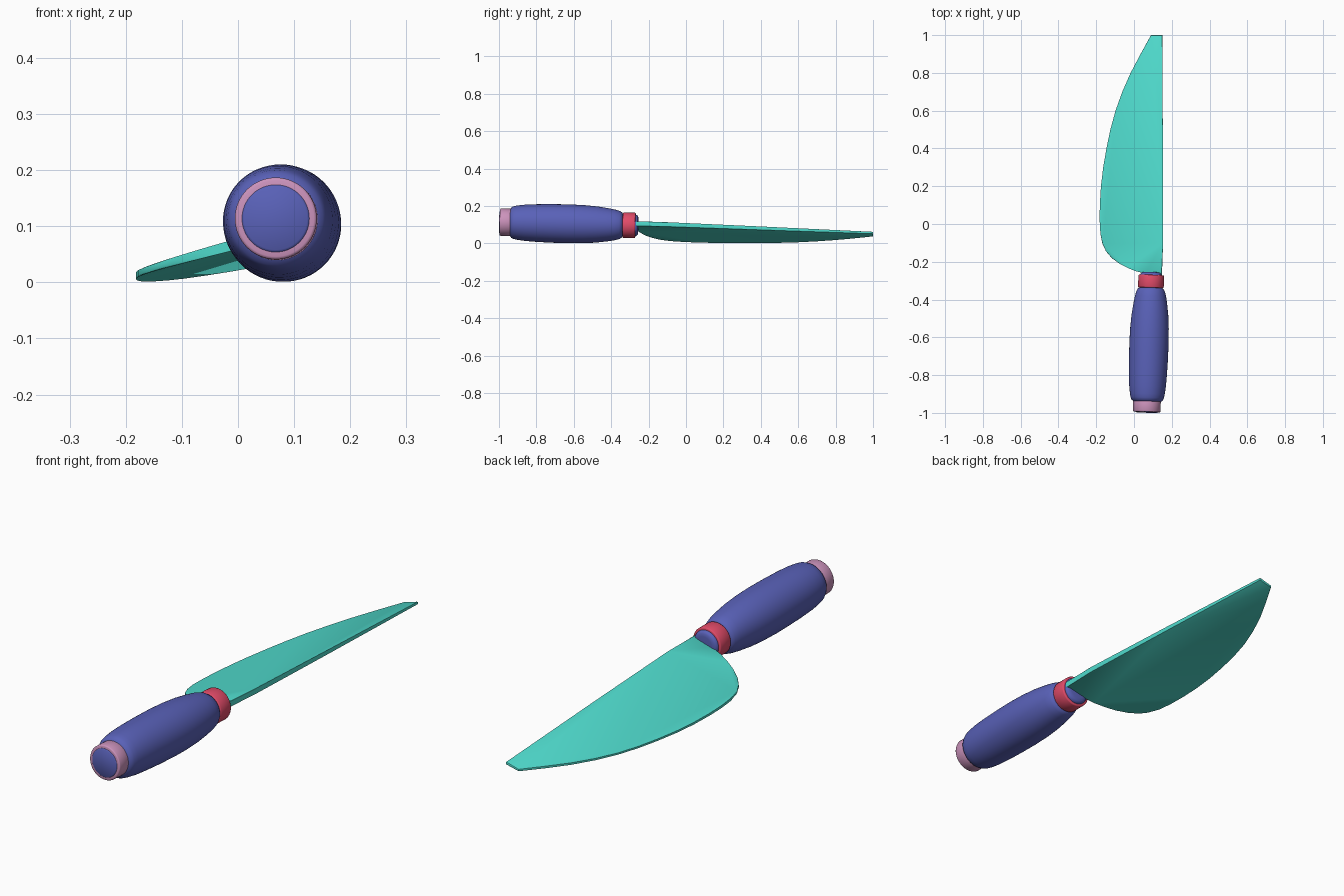
import bpy, bmesh, math
from mathutils import Vector

if "Cube" in bpy.data.objects:
    bpy.data.objects.remove(bpy.data.objects["Cube"])


def material(name, rgb):
    m = bpy.data.materials.new(name)
    m.diffuse_color = (*rgb, 1)
    m.use_nodes = True
    m.node_tree.nodes["Principled BSDF"].inputs["Base Color"].default_value = m.diffuse_color
    return m


BLUE = material("handle_blue", (0.10, 0.12, 0.48))
RED = material("collar_red", (0.75, 0.07, 0.14))
PINK = material("pommel_pink", (0.60, 0.29, 0.50))
TEAL = material("blade_teal", (0.08, 0.72, 0.62))


def finish(bm, name, mat, angle):
    bmesh.ops.recalc_face_normals(bm, faces=bm.faces)
    mesh = bpy.data.meshes.new(name)
    bm.to_mesh(mesh)
    bm.free()
    ob = bpy.data.objects.new(name, mesh)
    bpy.context.collection.objects.link(ob)
    mesh.materials.append(mat)
    bpy.ops.object.select_all(action='DESELECT')
    ob.select_set(True)
    bpy.context.view_layer.objects.active = ob
    bpy.ops.object.shade_smooth_by_angle(angle=math.radians(angle))
    return ob


# Slightly tilted handle axis
START = Vector((0.067, -0.998, 0.114))
END = Vector((0.092, -0.255, 0.096))
AXIS = (END - START).normalized()
SIDE = AXIS.cross(Vector((0, 0, 1))).normalized()
UP = SIDE.cross(AXIS)


def lathe(name, profile, mat, closed=False, seg=64):
    """Revolve (y, radius) points around the handle axis."""
    bm = bmesh.new()
    rings = []
    for y, r in profile:
        c = START.lerp(END, (y - START.y) / (END.y - START.y))
        rings.append([bm.verts.new(c + r * (math.cos(a) * SIDE + math.sin(a) * UP))
                      for a in (2 * math.pi * i / seg for i in range(seg))])
    pairs = list(zip(rings, rings[1:]))
    if closed:
        pairs.append((rings[-1], rings[0]))
    else:
        bm.faces.new(rings[0])
        bm.faces.new(rings[-1])
    for a, b in pairs:
        for i in range(seg):
            j = (i + 1) % seg
            bm.faces.new((a[i], a[j], b[j], b[i]))
    return finish(bm, name, mat, 50)


# Grip with its core running out at both ends
lathe("handle", [
    (-0.998, 0.056), (-0.995, 0.060), (-0.99, 0.063), (-0.945, 0.063),
    (-0.94, 0.072), (-0.933, 0.082), (-0.92, 0.088), (-0.90, 0.092), (-0.86, 0.097),
    (-0.80, 0.1005), (-0.72, 0.103), (-0.63, 0.104), (-0.55, 0.102), (-0.48, 0.097),
    (-0.42, 0.089), (-0.38, 0.082), (-0.355, 0.075), (-0.343, 0.068), (-0.338, 0.058),
    (-0.27, 0.058), (-0.262, 0.055), (-0.257, 0.048), (-0.255, 0.036)], BLUE)


def band(name, y0, y1, inner, outer, mat):
    b = 0.005
    lathe(name, [(y0, inner), (y0, outer - b), (y0 + b * 0.3, outer - b * 0.3),
                 (y0 + b, outer), (y1 - b, outer), (y1 - b * 0.3, outer - b * 0.3),
                 (y1, outer - b), (y1, inner)], mat, closed=True)


# Pommel ring and collar
band("pommel_ring", -0.995, -0.932, 0.055, 0.073, PINK)
band("collar", -0.338, -0.270, 0.050, 0.068, RED)

# Blade: outline as (x, y), laid on a tilted plane, thicker at the spine
outline = [
    (0.15, 1.0), (0.09, 1.0), (0.035, 0.9), (-0.018, 0.8), (-0.062, 0.7), (-0.098, 0.6),
    (-0.125, 0.5), (-0.146, 0.4), (-0.163, 0.3), (-0.175, 0.2), (-0.181, 0.1),
    (-0.182, 0.02), (-0.178, -0.05), (-0.167, -0.105), (-0.148, -0.145), (-0.118, -0.18),
    (-0.077, -0.21), (-0.035, -0.232), (0.01, -0.25), (0.06, -0.263), (0.148, -0.268),
    (0.154, -0.1), (0.153, 0.4)]
bm = bmesh.new()
top, bottom = [], []
for x, y in outline:
    z = 0.108 - 0.045 * y - 0.27 * (0.15 - x)
    thick = 0.0172 + 0.034 * x - 0.0103 * y
    top.append(bm.verts.new((x, y, z)))
    bottom.append(bm.verts.new((x, y, z - thick)))
bm.faces.new(top)
bm.faces.new(bottom)
for i in range(len(top)):
    j = (i + 1) % len(top)
    bm.faces.new((top[i], top[j], bottom[j], bottom[i]))
rims = [e for f in bm.faces if len(f.verts) > 4 for e in f.edges]
bmesh.ops.bevel(bm, geom=rims, offset=0.003, segments=2, profile=0.5, affect='EDGES')
finish(bm, "blade", TEAL, 35)
